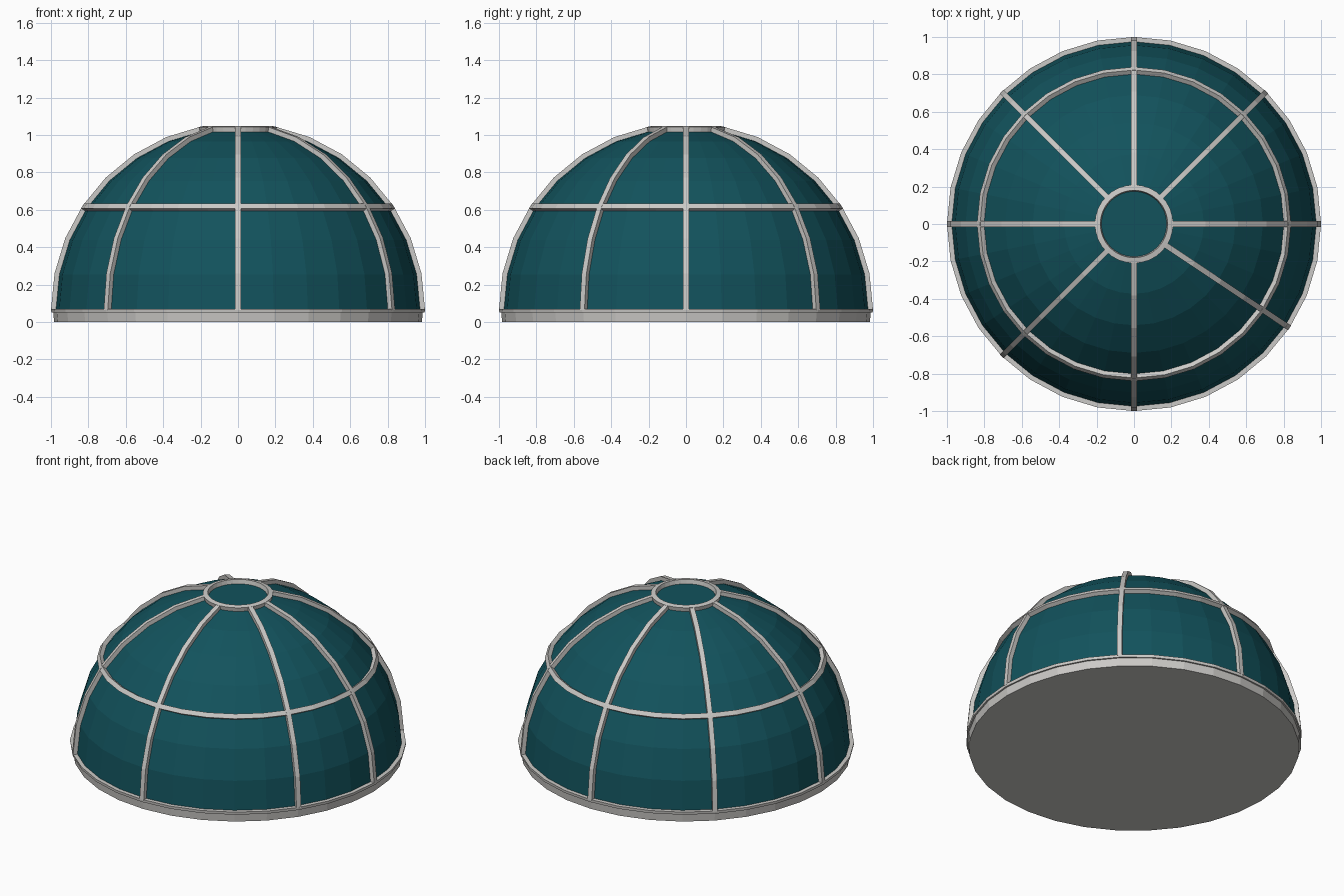
import bpy, bmesh, math
from mathutils import Vector

SEGMENTS = 32                      # sides around the dome
STEP = 2 * math.pi / SEGMENTS      # also the step in latitude
CENTRE_Z = 0.065                   # height of the dome's centre
GLASS_R, INNER_R, OUTER_R = 0.975, 0.96, 1.0
HALF_WIDTH = 0.015                 # half the width of a frame bar

cube = bpy.data.objects.get("Cube")
if cube:
    bpy.data.objects.remove(cube, do_unlink=True)


def material(name, colour):
    mat = bpy.data.materials.new(name)
    mat.use_nodes = True
    mat.diffuse_color = colour
    mat.node_tree.nodes["Principled BSDF"].inputs["Base Color"].default_value = colour
    return mat


glass = material("teal glass", (0.006, 0.085, 0.108, 1))
metal = material("light grey metal", (0.6, 0.59, 0.57, 1))


def finish(name, bm, mat):
    bmesh.ops.recalc_face_normals(bm, faces=bm.faces)
    mesh = bpy.data.meshes.new(name)
    bm.to_mesh(mesh)
    bm.free()
    mesh.materials.append(mat)
    obj = bpy.data.objects.new(name, mesh)
    bpy.context.collection.objects.link(obj)
    return obj


def on_arc(radius, lat, offset=0):
    """Radius and height on the dome, shifted along the meridian by offset."""
    return (radius * math.cos(lat) - offset * math.sin(lat),
            CENTRE_Z + radius * math.sin(lat) + offset * math.cos(lat))


def lathe(name, profile, mat, closed=False):
    """Turn a (radius, height) profile; open profiles are capped at both ends."""
    bm = bmesh.new()
    rows = [[bm.verts.new((r * math.cos(i * STEP), r * math.sin(i * STEP), z))
             for i in range(SEGMENTS)] for r, z in profile]
    pairs = list(zip(rows, rows[1:]))
    if closed:
        pairs.append((rows[-1], rows[0]))
    else:
        bm.faces.new(rows[0])
        bm.faces.new(rows[-1])
    for low, high in pairs:
        for i in range(SEGMENTS):
            j = (i + 1) % SEGMENTS
            bm.faces.new((low[i], low[j], high[j], high[i]))
    return finish(name, bm, mat)


def ring(name, lat):
    """Square bar around the dome, tilted to follow its surface."""
    corners = [(INNER_R, -HALF_WIDTH), (OUTER_R, -HALF_WIDTH),
               (OUTER_R, HALF_WIDTH), (INNER_R, HALF_WIDTH)]
    return lathe(name, [on_arc(r, lat, o) for r, o in corners], metal, True)


def rib(name, angle):
    """Square bar rising from the base to the top ring."""
    out = Vector((math.cos(angle), math.sin(angle), 0))
    side = Vector((-out.y, out.x, 0)) * HALF_WIDTH
    bm = bmesh.new()
    rows = []
    for k in range(8):
        row = []
        for radius, sign in ((INNER_R, -1), (OUTER_R, -1), (OUTER_R, 1), (INNER_R, 1)):
            r, z = on_arc(radius, k * STEP)
            row.append(bm.verts.new(out * r + side * sign + Vector((0, 0, z))))
        rows.append(row)
    bm.faces.new(rows[0])
    bm.faces.new(rows[-1])
    for a, b in zip(rows, rows[1:]):
        for i in range(4):
            j = (i + 1) % 4
            bm.faces.new((a[i], a[j], b[j], b[i]))
    return finish(name, bm, metal)


# Glass dome with a flat top
lathe("glass_dome", [on_arc(GLASS_R, k * STEP) for k in range(8)], glass)

# Base plate and the rim on top of it
lathe("base", [(0.983, 0), (0.988, 0.054), (0.97, 0.054)], metal)
lathe("base_rim", [(0.96, 0.052), (0.998, 0.052), (1.0, 0.07), (0.96, 0.07)], metal, True)

# Middle and top rings
ring("middle_ring", 3 * STEP)
ring("top_ring", 7 * STEP)

# Ribs every four sides, with the front left one a side nearer the front-left edge
for n, step in enumerate((0, 4, 8, 12, 16, 20, 24, 29)):
    rib(f"rib_{n + 1}", step * STEP)
